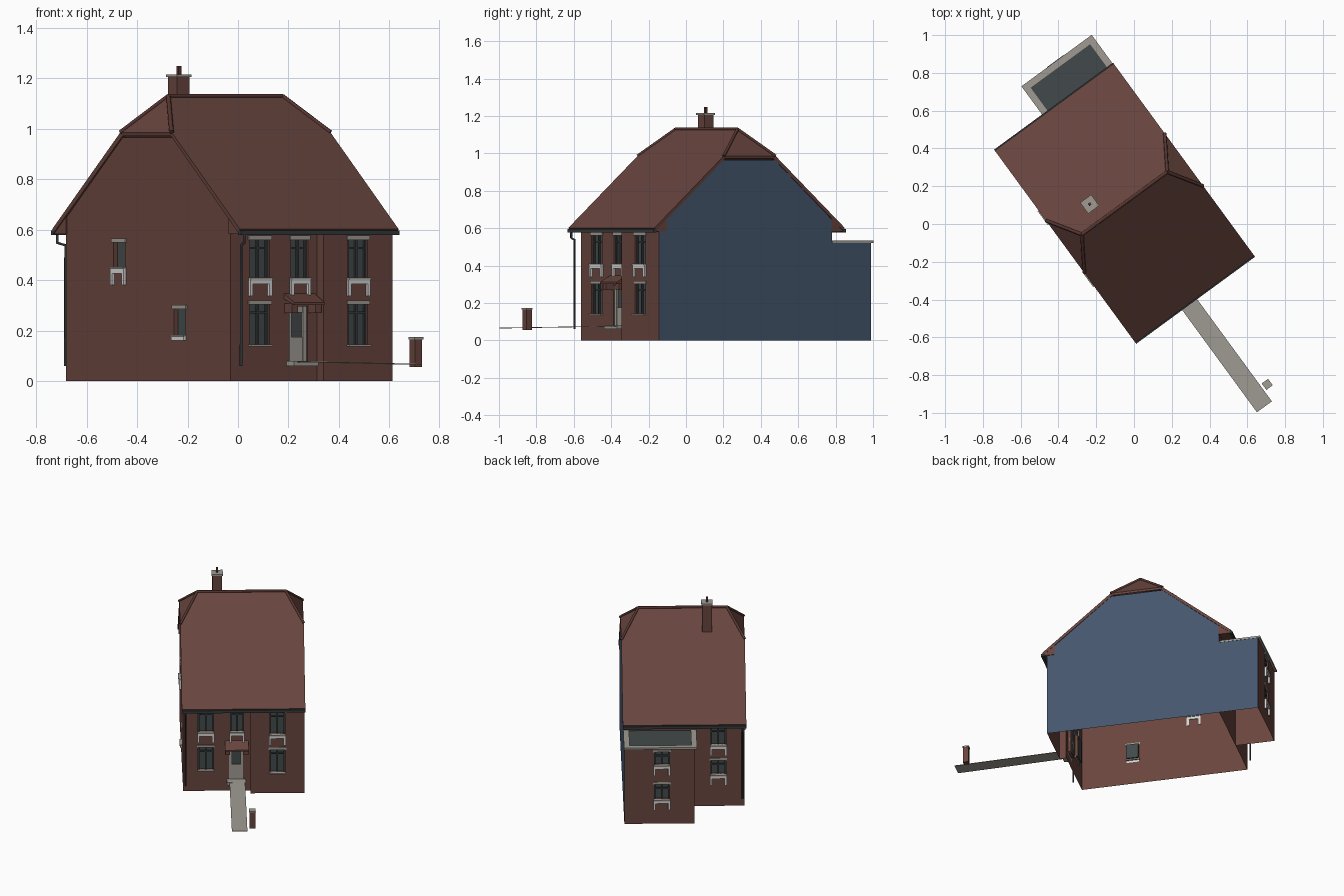
import bpy, bmesh, math
from mathutils import Matrix, Vector

cube = bpy.data.objects.get("Cube")
if cube:
    bpy.data.objects.remove(cube, do_unlink=True)

# The house is built square, then turned on its plot
PLACE = Matrix.Translation((-0.05, 0.11, 0)) @ Matrix.Rotation(math.radians(36.2), 4, 'Z')


def material(name, rgb):
    m = bpy.data.materials.new(name)
    m.use_nodes = True
    m.diffuse_color = (*rgb, 1)
    m.node_tree.nodes["Principled BSDF"].inputs["Base Color"].default_value = (*rgb, 1)
    return m


BRICK = material("brick_red", (0.138, 0.058, 0.047))
RIDGE = material("ridge_brown", (0.09, 0.036, 0.03))
BLUE = material("party_wall_blue", (0.058, 0.092, 0.152))
STONE = material("stone_grey", (0.35, 0.33, 0.29))
WHITE = material("sill_white", (0.66, 0.66, 0.66))
SLATE = material("slate_glass", (0.055, 0.068, 0.07))
IRON = material("iron_grey", (0.035, 0.042, 0.044))


def make(name, verts, faces, mat):
    mesh = bpy.data.meshes.new(name)
    mesh.from_pydata(verts, [], faces)
    bm = bmesh.new()
    bm.from_mesh(mesh)
    bmesh.ops.recalc_face_normals(bm, faces=bm.faces)
    bm.to_mesh(mesh)
    bm.free()
    mesh.materials.append(mat)
    ob = bpy.data.objects.new(name, mesh)
    ob.matrix_world = PLACE
    bpy.context.collection.objects.link(ob)
    return ob


def prism(name, profile, x0, x1, mat):
    """Extrude a (depth, height) profile along the width."""
    n = len(profile)
    verts = [(x, y, z) for x in (x0, x1) for y, z in profile]
    faces = [tuple(range(n)), tuple(range(n, 2 * n))]
    faces += [(i, (i + 1) % n, n + (i + 1) % n, n + i) for i in range(n)]
    return make(name, verts, faces, mat)


def box(name, mat, x0, x1, y0, y1, z0, z1):
    return prism(name, [(y0, z0), (y1, z0), (y1, z1), (y0, z1)], x0, x1, mat)


def tubes(name, paths, radius, mat):
    cu = bpy.data.curves.new(name, 'CURVE')
    cu.dimensions = '3D'
    cu.bevel_depth, cu.bevel_resolution, cu.use_fill_caps = radius, 1, True
    for path in paths:
        sp = cu.splines.new('POLY')
        sp.points.add(len(path) - 1)
        for p, co in zip(sp.points, path):
            p.co = (*co, 1)
    tmp = bpy.data.objects.new(name + "_path", cu)
    bpy.context.collection.objects.link(tmp)
    mesh = bpy.data.meshes.new_from_object(tmp.evaluated_get(bpy.context.evaluated_depsgraph_get()))
    bpy.data.objects.remove(tmp)
    mesh.materials.clear()
    mesh.materials.append(mat)
    ob = bpy.data.objects.new(name, mesh)
    ob.matrix_world = PLACE
    bpy.context.collection.objects.link(ob)


# Wall planes: (along, outward, height) to house space
SIDE, RECESS, FRONT, BACK, EXT = 0.384, -0.553, -0.597, 0.55, 0.808
WALLS = {
    "front_left": lambda a, o, z: (a, RECESS - o, z),
    "front_right": lambda a, o, z: (a, FRONT - o, z),
    "back": lambda a, o, z: (a, BACK + o, z),
    "extension": lambda a, o, z: (a, EXT + o, z),
    "side": lambda a, o, z: (-0.38 - o, a, z),
}
cutters = {"house": [], "extension": []}
panes = []
DEPTH = 0.02


def wall_box(name, mat, wall, a0, a1, o0, o1, z0, z1):
    p, q = WALLS[wall](a0, o0, z0), WALLS[wall](a1, o1, z1)
    spans = [v for pair in zip(p, q) for v in sorted(pair)]
    return box(name, mat, *spans)


def opening(wall, a, w, z0, z1):
    target = "extension" if wall == "extension" else "house"
    cutters[target].append(wall_box("cutter", BRICK, wall, a - w / 2, a + w / 2, -DEPTH, 0.03, z0, z1))
    panes.append(Vector(WALLS[wall](a, -DEPTH, (z0 + z1) / 2)))


def window(wall, a, w, z0, z1, legs=True, bars=True):
    h = w / 2
    opening(wall, a, w, z0, z1)
    wall_box("window_lintel", STONE, wall, a - h - 0.008, a + h + 0.008, -0.005, 0.006, z1, z1 + 0.016)
    if bars:
        wall_box("window_mullion", IRON, wall, a - 0.005, a + 0.005, -DEPTH, -0.01, z0, z1)
        wall_box("window_transom", IRON, wall, a - h, a + h, -DEPTH, -0.01, z1 - 0.036, z1 - 0.028)
        for s in (-1, 1):
            wall_box("window_jamb", IRON, wall, a + s * h, a + s * (h - 0.008), -DEPTH, -0.01, z0, z1)
    wall_box("window_sill", STONE, wall, a - h - 0.006, a + h + 0.006, -0.01, 0.016, z0 - 0.008, z0)
    if legs:
        wall_box("sill_band", WHITE, wall, a - h - 0.006, a + h + 0.006, -0.005, 0.012, z0 - 0.026, z0 - 0.008)
        for s in (-1, 1):
            wall_box("sill_leg", WHITE, wall, a + s * (h + 0.006), a + s * (h - 0.008), -0.005, 0.012,
                     z0 - 0.072, z0 - 0.026)


# House body and rear extension
house = prism("house_walls", [(FRONT, 0), (FRONT, 0.61), (-0.172, 0.966), (0.172, 0.966),
                              (BACK, 0.649), (BACK, 0)], -0.38, SIDE, BRICK)
cutters["house"].append(box("cutter", BRICK, -0.6, 0.045, -0.8, RECESS, -0.1, 1))
extension = box("rear_extension", BRICK, -0.06, SIDE, BACK, EXT, 0, 0.525)

# Windows
for wall, a, w in (("front_left", -0.237, 0.096), ("front_left", -0.04, 0.084), ("front_right", 0.214, 0.096)):
    window(wall, a, w, 0.41, 0.56)
    if a != -0.04:
        window(wall, a, w, 0.145, 0.303, legs=False)
for wall, a, rows in (("extension", 0.147, ((0.41, 0.5), (0.17, 0.275))),
                      ("back", -0.215, ((0.425, 0.545), (0.22, 0.318)))):
    for z0, z1 in rows:
        window(wall, a, 0.096, z0, z1)
window("side", 0.193, 0.08, 0.452, 0.55, bars=False)
window("side", -0.213, 0.08, 0.183, 0.285, legs=False, bars=False)
wall_box("side_sill_white", WHITE, "side", -0.255, -0.171, 0, 0.012, 0.16, 0.175)

# Front door with glazed upper part, step and hood
DOOR = -0.045
opening("front_left", DOOR, 0.088, 0.075, 0.295)
wall_box("door_panel", STONE, "front_left", DOOR - 0.044, DOOR + 0.044, -DEPTH, -0.012, 0.075, 0.175)
wall_box("door_rail", STONE, "front_left", DOOR - 0.044, DOOR + 0.044, -DEPTH, -0.012, 0.272, 0.295)
for s in (-1, 1):
    wall_box("door_stile", STONE, "front_left", DOOR + s * 0.044, DOOR + s * 0.028, -DEPTH, -0.008, 0.075, 0.295)
wall_box("door_step", STONE, "front_left", DOOR - 0.06, DOOR + 0.06, 0, 0.05, 0.06, 0.079)
prism("door_hood", [(RECESS, 0.347), (RECESS - 0.068, 0.312), (RECESS - 0.068, 0.302), (RECESS, 0.325)],
      -0.117, 0.033, BRICK)
for a in (-0.1, 0.016):
    wall_box("hood_bracket", BRICK, "front_left", a - 0.015, a + 0.015, 0, 0.05, 0.27, 0.308)


def carve(ob, tools):
    for t in tools:
        mod = ob.modifiers.new("cut", 'BOOLEAN')
        mod.operation, mod.solver, mod.object = 'DIFFERENCE', 'EXACT', t
    bpy.context.view_layer.update()
    mesh = bpy.data.meshes.new_from_object(ob.evaluated_get(bpy.context.evaluated_depsgraph_get()))
    ob.modifiers.clear()
    ob.data = mesh
    for t in tools:
        bpy.data.objects.remove(t, do_unlink=True)
    mesh.materials.clear()
    for m in (BRICK, BLUE, SLATE):
        mesh.materials.append(m)
    bm = bmesh.new()
    bm.from_mesh(mesh)
    for f in bm.faces:
        c = f.calc_center_bounds()
        f.material_index = 0
        if f.normal.x > 0.9 and c.x > SIDE - 0.002:
            f.material_index = 1
        elif any((c - p).length < 0.004 for p in panes):
            f.material_index = 2
    # The shell is open underneath
    floor = [f for f in bm.faces if f.normal.z < -0.9 and f.calc_center_bounds().z < 0.001]
    bmesh.ops.delete(bm, geom=floor, context='FACES')
    bm.to_mesh(mesh)
    bm.free()


carve(house, cutters["house"])
carve(extension, cutters["extension"])

# Half-hipped roof
E, H, R = (0.39, 0.63, 0.602), (0.39, 0.172, 0.986), (0.28, 0, 1.13)
corners = [(sx * p[0], sy * p[1], p[2]) for p in (E, H) for sx, sy in ((-1, -1), (1, -1), (1, 1), (-1, 1))]
roof = make("roof", corners + [(-R[0], 0, R[2]), R],
            [(0, 1, 5, 9, 8, 4), (2, 3, 7, 8, 9, 6), (5, 6, 9), (7, 4, 8)], BRICK)
if sum(p.normal.z for p in roof.data.polygons) < 0:
    roof.data.flip_normals()
solid = roof.modifiers.new("thickness", 'SOLIDIFY')
solid.thickness, solid.offset = 0.018, -1
ridge_ends = [(-R[0], 0, R[2]), R]
hips = [[corners[4 + i], ridge_ends[i in (1, 2)]] for i in range(4)]
tubes("ridge_tiles", [ridge_ends] + hips, 0.009, RIDGE)

# Boxed eaves, gutters and downpipes
for s, wall in ((-1, -RECESS), (1, BACK)):
    prism("eave_soffit", [(s * (wall - 0.005), 0.652), (s * 0.62, 0.594), (s * 0.62, 0.582), (s * (wall - 0.005), 0.582)],
          -0.385, 0.388, BRICK)
    box("gutter", IRON, -0.39, 0.39, *sorted((s * 0.617, s * 0.637)), 0.578, 0.596)
    drop = 0.607 if s < 0 else 0.572
    tubes("downpipe", [[(-0.367, s * 0.628, 0.58), (-0.367, s * 0.628, 0.548), (-0.367, s * drop, 0.538),
                        (-0.367, s * drop, 0.06)]], 0.006, IRON)

# Flat roof of the extension inside a stone coping
box("extension_flat_roof", SLATE, -0.05, 0.375, 0.55, 0.8, 0.524, 0.528)
box("coping_back", STONE, -0.075, 0.386, 0.787, 0.822, 0.522, 0.535)
box("coping_side", STONE, -0.075, -0.04, 0.551, 0.787, 0.522, 0.535)
box("coping_party", STONE, 0.35, 0.386, 0.551, 0.787, 0.522, 0.535)


def stack(name, x, y, w, z0, z1, cap):
    """Square brick pier with a stone cap."""
    box(name, BRICK, x - w / 2, x + w / 2, y - w / 2, y + w / 2, z0, z1)
    c = w / 2 + cap
    box(name + "_cap", STONE, x - c, x + c, y - c, y + c, z1, z1 + 0.009)


# Chimney, garden path and gate pier
stack("chimney", -0.152, 0.105, 0.06, 0.98, 1.206, 0.006)
box("chimney_pot", RIDGE, -0.159, -0.145, 0.098, 0.112, 1.21, 1.248)
prism("garden_path", [(-1.307, 0.065), (RECESS, 0.075), (RECESS, 0.078), (-1.307, 0.068)], -0.088, 0.01, STONE)
stack("gate_pier", 0.043, -1.22, 0.036, 0.055, 0.165, 0.003)
